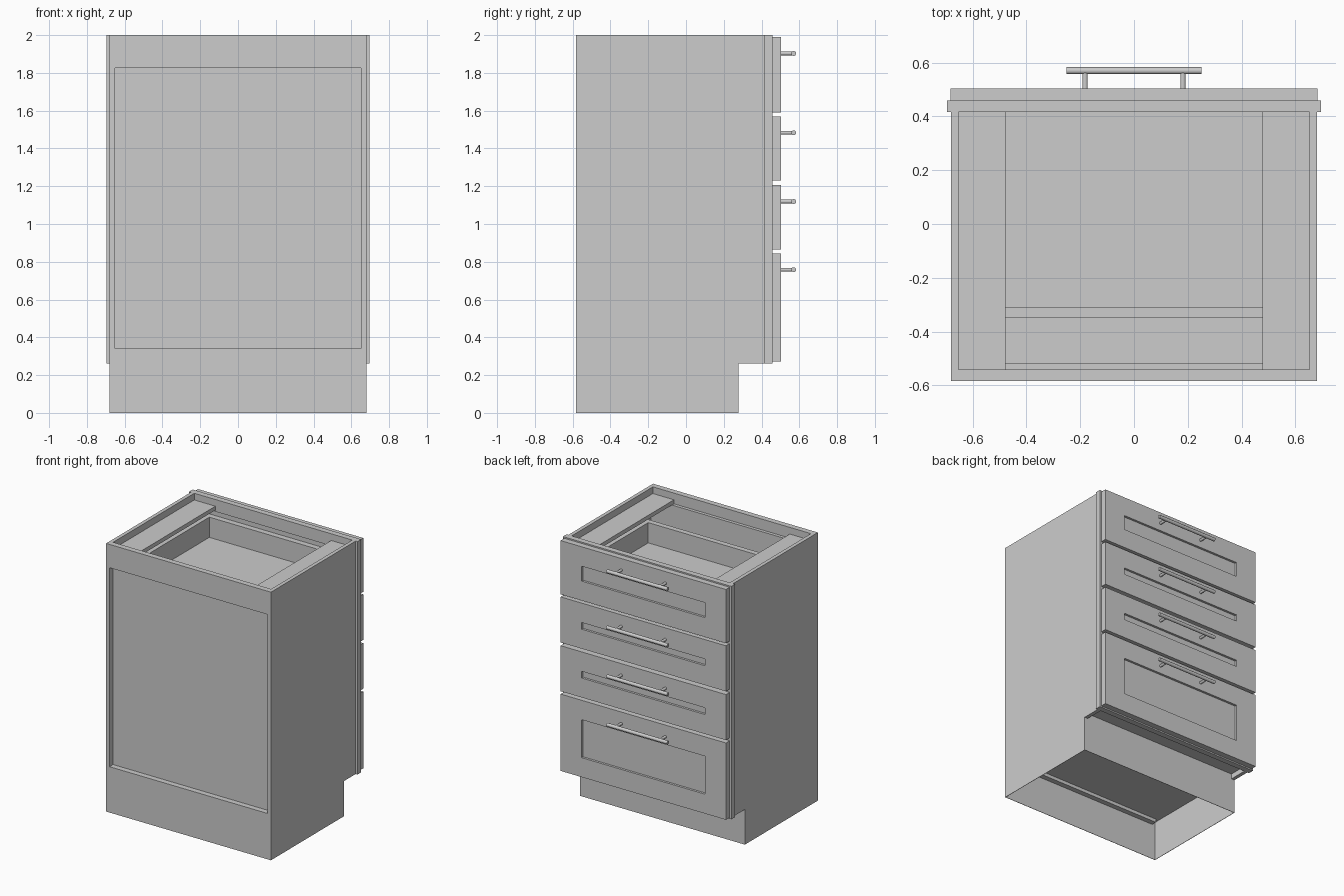
import bpy
from mathutils import Vector

cube = bpy.data.objects.get("Cube")
if cube:
    bpy.data.objects.remove(cube, do_unlink=True)

grey = bpy.data.materials.new("plain_grey")
grey.use_nodes = True
COLOUR = (0.605, 0.605, 0.605, 1)
grey.diffuse_color = COLOUR
grey.node_tree.nodes["Principled BSDF"].inputs["Base Color"].default_value = COLOUR

# Main dimensions
W, T = 0.68, 0.028            # carcass half width, side thickness
INNER = W - T
BACK, BOARD = -0.583, 0.042   # rear plane, rail thickness
FRAME_BACK, FRAME_FRONT = 0.416, 0.459
FRONT_FACE = 0.503
TOE_Y, TOE_Z = 0.277, 0.262
FLOOR_Z, LEDGE_Z = 0.3, 0.275
SHEET = 0.003                 # thin skirting around the hollow base


def finish(obj, name):
    obj.name = name
    obj.data.materials.append(grey)
    return obj


def box(name, x, y, z):
    """Board given by its extents on each axis."""
    bpy.ops.mesh.primitive_cube_add(size=1)
    obj = bpy.context.object
    spans = list(zip(x, y, z))
    low, high = Vector(spans[0]), Vector(spans[1])
    size, centre = high - low, (high + low) / 2
    for v in obj.data.vertices:
        v.co = Vector(a * b for a, b in zip(v.co, size)) + centre
    return finish(obj, name)


def rod(name, start, end, radius):
    start, end = Vector(start), Vector(end)
    axis = end - start
    bpy.ops.mesh.primitive_cylinder_add(
        vertices=20, radius=radius, depth=axis.length, location=(start + end) / 2,
        rotation=axis.to_track_quat("Z", "Y").to_euler())
    bpy.ops.object.shade_smooth_by_angle()
    return finish(bpy.context.object, name)


def pair(name, x, y, z):
    """Board on the left and its mirror on the right."""
    box("left_" + name, x, y, z)
    box("right_" + name, (-x[1], -x[0]), y, z)


# Carcass
across = (-INNER, INNER)
rear = (BACK, BACK + BOARD)
pair("side", (INNER, W), (BACK, FRAME_BACK), (FLOOR_Z, 2))
pair("side_front_foot", (INNER, W), (TOE_Y, FRAME_BACK), (TOE_Z, FLOOR_Z))
box("back_top_rail", across, rear, (1.826, 2))
box("back_bottom_rail", across, rear, (LEDGE_Z, 0.342))
box("back_panel", across, (rear[1], rear[1] + 0.024), (FLOOR_Z, 1.92))
box("floor", across, (rear[1], FRAME_BACK), (FLOOR_Z, 0.34))
pair("top_stretcher", (0.478, INNER), (rear[1], FRAME_BACK), (1.92, 1.95))

# Hollow base
pair("base_side", (W - SHEET, W), (BACK, TOE_Y), (0, FLOOR_Z))
box("base_back", (-W, W), (BACK, BACK + SHEET), (0, FLOOR_Z))
box("toe_kick", (-W, W), (TOE_Y - SHEET, TOE_Y), (0, FLOOR_Z))

# Face frame
frame_y = (FRAME_BACK, FRAME_FRONT)
pair("frame_stile", (0.61, 0.695), frame_y, (TOE_Z, 2))
for name, low, high in (("top", 1.91, 2), ("upper", 1.555, 1.61), ("middle", 1.195, 1.245),
                        ("lower", 0.83, 0.88), ("bottom", TOE_Z, 0.34)):
    box(name + "_frame_rail", (-0.61, 0.61), frame_y, (low, high))


def drawer(name, low, high):
    # Recessed panel front
    face_y, stile, rail = (FRAME_FRONT, FRONT_FACE), 0.51, 0.145
    pair(name + "_stile", (stile, 0.682), face_y, (low, high))
    box(name + "_top_rail", (-stile, stile), face_y, (high - rail, high))
    box(name + "_bottom_rail", (-stile, stile), face_y, (low, low + rail))
    box(name + "_panel", (-stile, stile), (FRAME_FRONT, FRONT_FACE - 0.017),
        (low + rail, high - rail))
    # Open box behind the front
    z = (low + 0.09, high - 0.135)
    y0, y1 = -0.35, FRAME_FRONT
    pair(name + "_box_side", (0.528, 0.568), (y0, y1), z)
    box(name + "_box_back", (-0.528, 0.528), (y0, y0 + 0.041), z)
    box(name + "_box_front", (-0.528, 0.528), (FRAME_BACK, y1), z)
    box(name + "_box_floor", (-0.528, 0.528), (y0 + 0.041, FRAME_BACK), (z[0], z[0] + 0.025))
    # Bar handle on two posts
    hz, hy = high - 0.087, 0.57
    rod(name + "_handle_bar", (-0.251, hy, hz), (0.251, hy, hz), 0.013)
    for side, x in (("left", 0.182), ("right", -0.182)):
        rod(f"{name}_{side}_handle_post", (x, FRONT_FACE - 0.005, hz), (x, hy, hz), 0.01)


drawer("first_drawer", 1.589, 1.99)
drawer("second_drawer", 1.23, 1.57)
drawer("third_drawer", 0.866, 1.206)
drawer("fourth_drawer", 0.272, 0.845)
